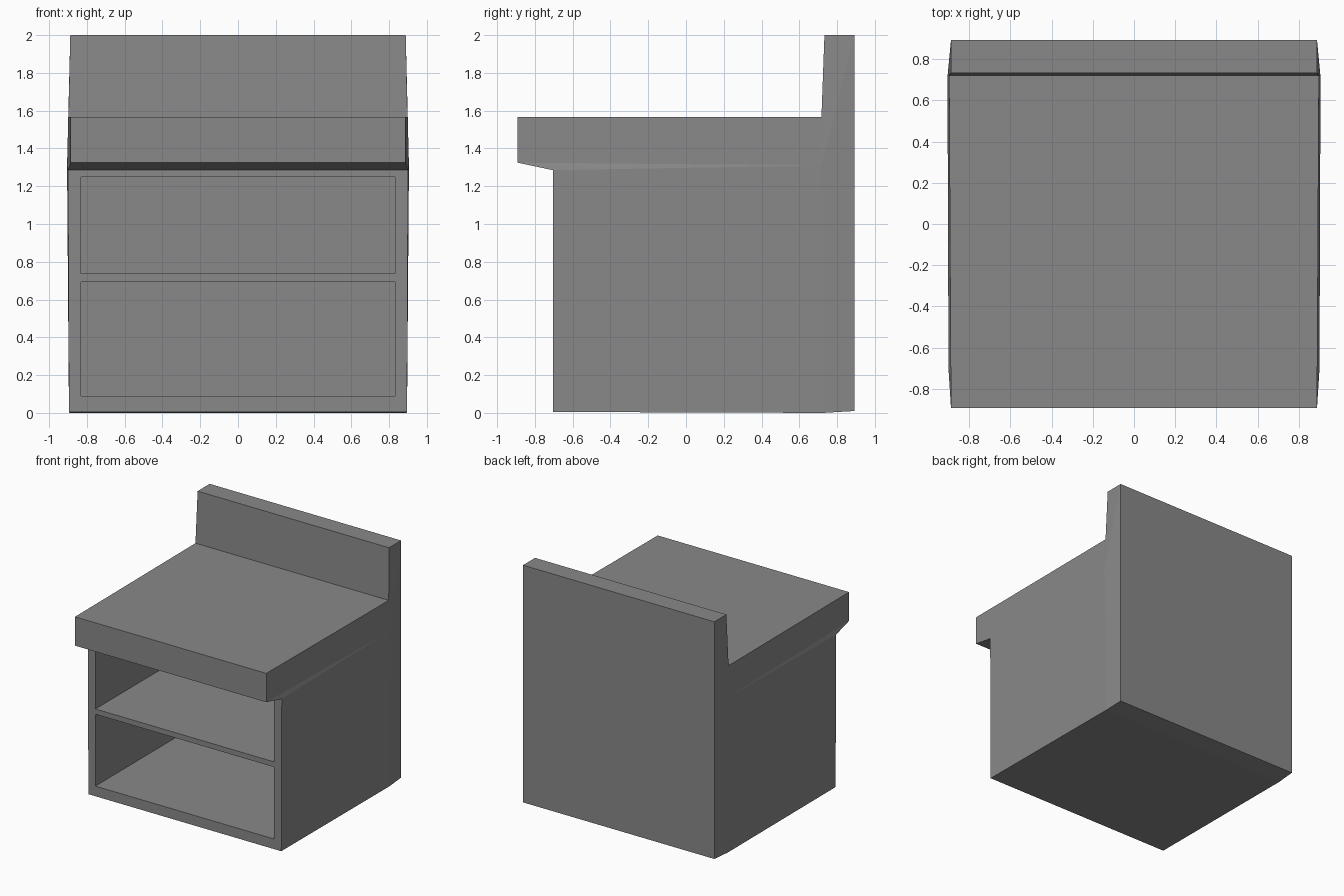
import bpy, bmesh

cube = bpy.data.objects.get("Cube")
if cube:
    bpy.data.objects.remove(cube)

grey = bpy.data.materials.new("plain grey")
grey.use_nodes = True
grey.diffuse_color = (0.25, 0.25, 0.25, 1)
grey.node_tree.nodes["Principled BSDF"].inputs["Base Color"].default_value = (0.25, 0.25, 0.25, 1)


def add_object(name, bm):
    bmesh.ops.recalc_face_normals(bm, faces=bm.faces)
    mesh = bpy.data.meshes.new(name)
    bm.to_mesh(mesh)
    bm.free()
    mesh.materials.append(grey)
    obj = bpy.data.objects.new(name, mesh)
    bpy.context.collection.objects.link(obj)
    return obj


# Side points of the cabinet: half width, depth, height
side = {
    "front_bottom": (0.895, -0.705, 0.005),
    "front_top": (0.9, -0.705, 1.285),
    "lip_bottom": (0.888, -0.893, 1.325),
    "lip_top": (0.888, -0.893, 1.567),
    "counter_back": (0.897, 0.717, 1.567),
    "board_front": (0.888, 0.733, 2),
    "board_back": (0.888, 0.893, 2),
    "back_bottom": (0.888, 0.893, 0.01),
    "side_bottom": (0.893, 0.725, 0),
    "side_bulge": (0.905, 0.715, 1.31),
}
outline = [key for key in side if key != "side_bulge"]
panels = [
    ("front_bottom", "front_top", "side_bulge", "side_bottom"),
    ("front_top", "lip_bottom", "side_bulge"),
    ("lip_bottom", "lip_top", "counter_back", "side_bulge"),
    ("side_bulge", "counter_back", "board_front", "board_back"),
    ("side_bottom", "side_bulge", "board_back", "back_bottom"),
]

# Cabinet with overhanging counter and upright back board
bm = bmesh.new()
right, left = [
    {key: bm.verts.new((s * x, y, z)) for key, (x, y, z) in side.items()}
    for s in (-1, 1)
]
for a, b in zip(outline, outline[1:] + outline[:1]):
    bm.faces.new((right[a], right[b], left[b], left[a]))
for panel in panels:
    for points in (right, left):
        bm.faces.new([points[key] for key in panel])
cabinet = add_object("cabinet", bm)

# Two open compartments cut in from the front
for name, bottom, top in (("lower", 0.09, 0.693), ("upper", 0.737, 1.25)):
    bm = bmesh.new()
    bmesh.ops.create_cube(bm, size=1)
    cutter = add_object(name + "_compartment_cutter", bm)
    cutter.scale = (1.66, 1.5, top - bottom)
    cutter.location = (0, -0.05, (bottom + top) / 2)
    cutter.hide_render = True
    cutter.hide_viewport = True
    cut = cabinet.modifiers.new(name + "_compartment", "BOOLEAN")
    cut.operation = "DIFFERENCE"
    cut.solver = "EXACT"
    cut.object = cutter
